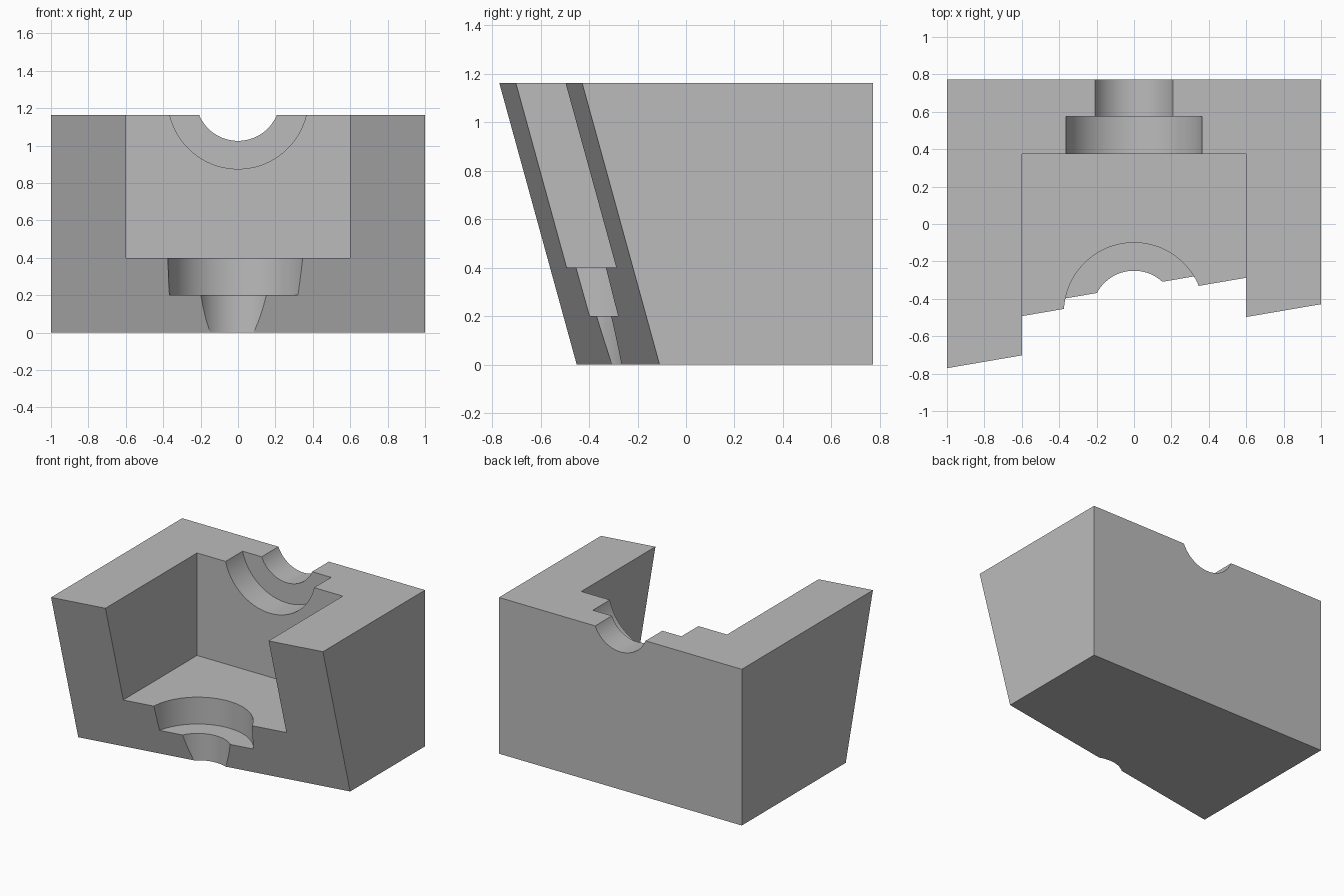
import bpy
import bmesh
import math
from mathutils import Matrix

if "Cube" in bpy.data.objects:
    bpy.data.objects.remove(bpy.data.objects["Cube"], do_unlink=True)

grey = bpy.data.materials.new("plain grey")
grey.use_nodes = True
colour = (0.5, 0.5, 0.5, 1)
grey.diffuse_color = colour
grey.node_tree.nodes["Principled BSDF"].inputs["Base Color"].default_value = colour

TOP, BACK = 1.163, 0.772
FLOOR, WALL = 0.4, 0.375      # pocket floor height and pocket back wall
STEP = 0.2                    # depth of each bore step
WIDE, NARROW = 0.375, 0.225   # bore radii


def make_object(name, bm):
    mesh = bpy.data.meshes.new(name)
    bmesh.ops.recalc_face_normals(bm, faces=bm.faces[:])
    bm.to_mesh(mesh)
    bm.free()
    mesh.materials.append(grey)
    obj = bpy.data.objects.new(name, mesh)
    bpy.context.collection.objects.link(obj)
    return obj


def box(name, low, high):
    bm = bmesh.new()
    bmesh.ops.create_cube(bm, size=1)
    for v in bm.verts:
        v.co = [high[i] if v.co[i] > 0 else low[i] for i in range(3)]
    return make_object(name, bm)


def cylinder(name, radius, start, end, axis, offset):
    """Cylinder along y or z, its axis shifted by offset in the other direction."""
    mid = (start + end) / 2
    if axis == "z":
        place = Matrix.Translation((0, offset, mid))
    else:
        place = Matrix.Translation((0, mid, offset)) @ Matrix.Rotation(math.pi / 2, 4, "X")
    bm = bmesh.new()
    bmesh.ops.create_cone(bm, cap_ends=True, segments=128, radius1=radius,
                          radius2=radius, depth=end - start, matrix=place)
    return make_object(name, bm)


# Main block, its front sheared to a plane leaning in x and z
block = box("housing_block", (-1, -1, 0), (1, BACK, TOP))
for v in block.data.vertices:
    if v.co.y < 0:
        v.co.y = -0.28 + 0.171 * v.co.x - 0.275 * v.co.z

# Pocket, stepped bore through the floor, stepped bore through the back wall
cutters = [
    box("pocket_cutter", (-0.6, -2, FLOOR), (0.6, WALL, 2)),
    cylinder("floor_counterbore_cutter", WIDE, STEP, FLOOR + 0.1, "z", -0.475),
    cylinder("floor_hole_cutter", NARROW, -0.1, STEP + 0.1, "z", -0.475),
    cylinder("back_counterbore_cutter", WIDE, WALL - 0.1, WALL + STEP, "y", 1.25),
    cylinder("back_hole_cutter", NARROW, WALL + STEP - 0.1, 0.9, "y", 1.25),
]

bpy.ops.object.select_all(action="DESELECT")
bpy.context.view_layer.objects.active = block
block.select_set(True)
for cutter in cutters:
    cutter.hide_render = True
    mod = block.modifiers.new(cutter.name, "BOOLEAN")
    mod.operation = "DIFFERENCE"
    mod.solver = "EXACT"
    mod.object = cutter
    bpy.ops.object.modifier_apply(modifier=mod.name)
    bpy.data.objects.remove(cutter, do_unlink=True)

# Smooth bores with crisp edges
bpy.ops.object.shade_smooth_by_angle(angle=math.radians(20))
